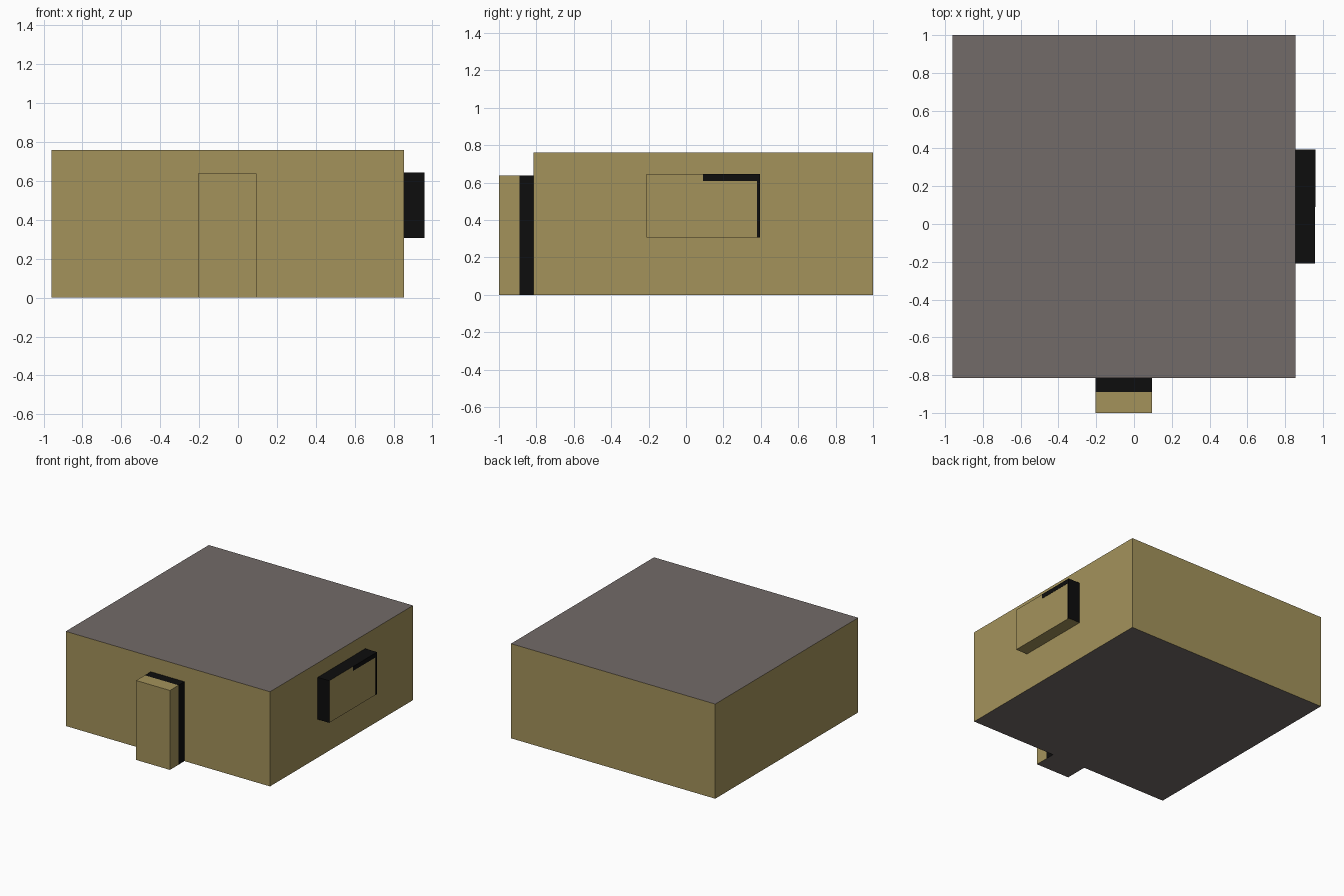
import bpy
import bmesh

if "Cube" in bpy.data.objects:
    bpy.data.objects.remove(bpy.data.objects["Cube"])


def material(name, rgb):
    m = bpy.data.materials.new(name)
    m.diffuse_color = (*rgb, 1.0)
    m.use_nodes = True
    m.node_tree.nodes["Principled BSDF"].inputs["Base Color"].default_value = m.diffuse_color
    return m


TAN = material("tan wall", (0.37, 0.29, 0.105))
GREY = material("warm grey roof", (0.17, 0.145, 0.14))
BLACK = material("black trim", (0.004, 0.004, 0.004))


def box(name, lo, hi, mats, rule=lambda n: 0):
    """Box between two corners; rule maps a face normal to a material index."""
    bm = bmesh.new()
    bmesh.ops.create_cube(bm, size=1.0)
    for v in bm.verts:
        v.co = [lo[i] + (v.co[i] + 0.5) * (hi[i] - lo[i]) for i in range(3)]
    bm.normal_update()
    for f in bm.faces:
        f.material_index = rule(f.normal)
    mesh = bpy.data.meshes.new(name)
    bm.to_mesh(mesh)
    bm.free()
    for m in mats:
        mesh.materials.append(m)
    ob = bpy.data.objects.new(name, mesh)
    bpy.context.collection.objects.link(ob)
    return ob


# Main building: tan walls, grey roof and underside
box("building", (-0.96, -0.815, 0), (0.855, 1.0, 0.76), [TAN, GREY],
    lambda n: int(abs(n.z) > 0.5))

# Doorway: tan front part and black rear part, grey underneath
underside = lambda n: int(n.z < -0.5)
box("doorway_front", (-0.205, -1.0, 0), (0.095, -0.89, 0.638), [TAN, GREY], underside)
box("doorway_frame", (-0.205, -0.89, 0), (0.095, -0.815, 0.638), [BLACK, GREY], underside)

# Side window: black top and ends, tan outer face and bottom
X = 0.96
box("window", (0.855, -0.21, 0.307), (X - 0.002, 0.395, 0.645), [TAN, BLACK],
    lambda n: int(abs(n.y) > 0.5 or n.z > 0.5))

# Exposed frame edges on the outer window face
box("window_top_trim", (X - 0.002, 0.09, 0.61), (X, 0.395, 0.645), [BLACK])
box("window_end_trim", (X - 0.002, 0.38, 0.307), (X, 0.395, 0.61), [BLACK])
